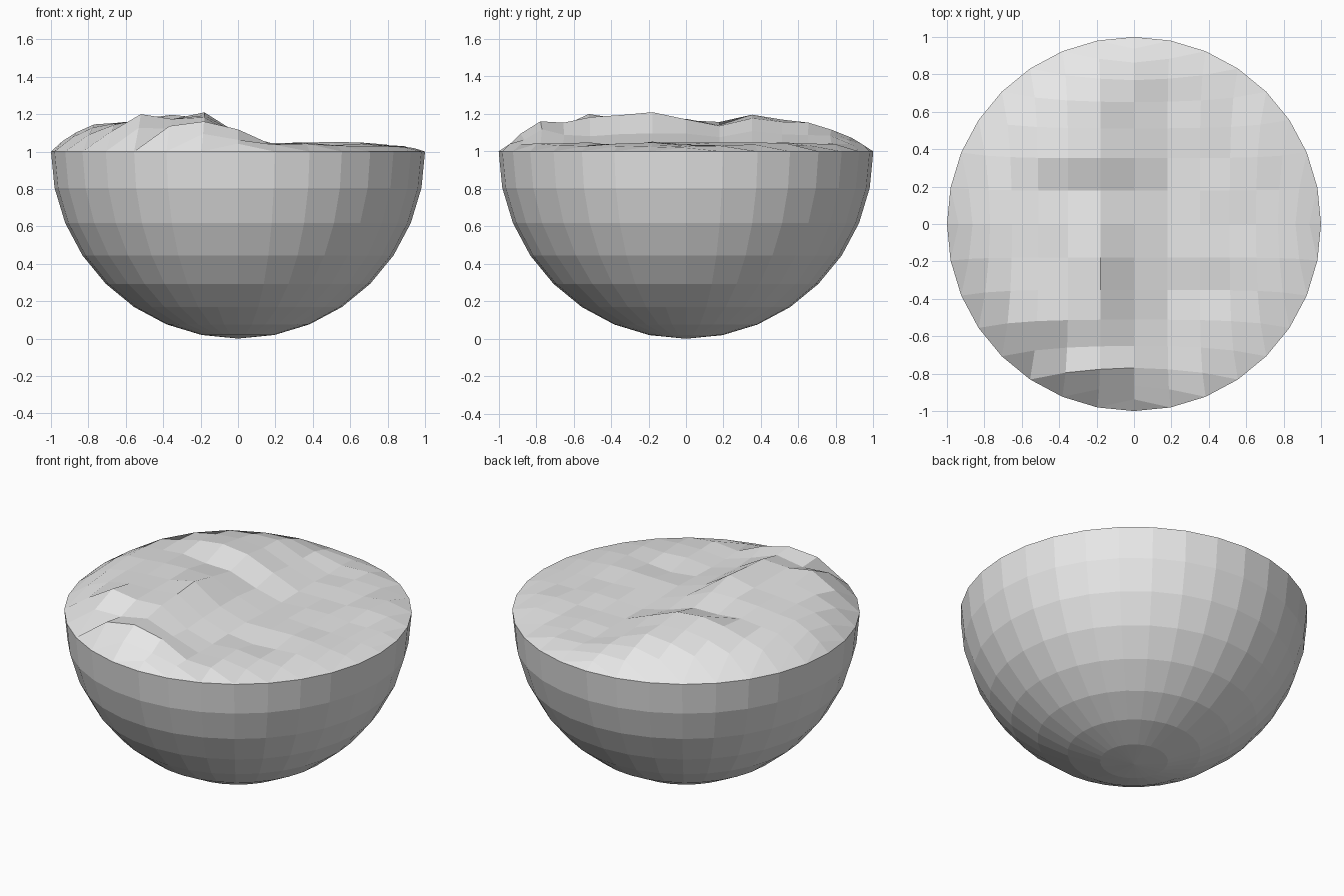
import bpy, bmesh, math, random

random.seed(4)
cube = bpy.data.objects.get("Cube")
if cube:
    bpy.data.objects.remove(cube, do_unlink=True)

N = 8                              # steps per quarter circle
STEP = math.pi / 2 / N

grey = bpy.data.materials.new("light_grey")
grey.use_nodes = True
grey.diffuse_color = (0.8, 0.8, 0.8, 1)
grey.node_tree.nodes["Principled BSDF"].inputs["Base Color"].default_value = (0.8, 0.8, 0.8, 1)


def finish(bm, name, outward=None):
    if outward:
        bmesh.ops.recalc_face_normals(bm, faces=bm.faces)
    mesh = bpy.data.meshes.new(name)
    bm.to_mesh(mesh)
    bm.free()
    mesh.materials.append(grey)
    obj = bpy.data.objects.new(name, mesh)
    bpy.context.collection.objects.link(obj)
    return obj


# Bowl: lower half of a faceted ball
bm = bmesh.new()
bmesh.ops.create_uvsphere(bm, u_segments=4 * N, v_segments=2 * N, radius=1)
upper = [v for v in bm.verts if v.co.z > 0.01]
bmesh.ops.delete(bm, geom=upper, context='VERTS')
bmesh.ops.translate(bm, verts=bm.verts, vec=(0, 0, 1))
finish(bm, "bowl")

# Terrain bumps and dips: x, y, height, x width, y width
BUMPS = [
    (-.17, -.19, .045, .12, .12),
    (-.17, -.42, .03, .09, .12),
    (-.51, -.53, .05, .12, .12),
    (-.45, -.8, .06, .25, .08),
    (-.05, -.77, .04, .16, .05),
    (.05, -.42, -.025, .1, .12),
    (-.33, -.66, -.03, .1, .08),
    (-.25, .36, .02, .3, .09),
    (-.25, .18, -.03, .3, .08),
    (.65, .6, .02, .1, .1),
    (.5, -.2, .02, .2, .08),
    (.4, -.36, -.015, .2, .08),
]


def height(x, y):
    r = min(1, math.hypot(x, y))
    t = min(1, max(0, (x + .25) / .45))
    west = 1 - t * t * (3 - 2 * t)
    h = .04 * (1 - r ** 14) + .135 * west * (1 - r ** 5)
    for bx, by, bh, wx, wy in BUMPS:
        h += bh * math.exp(-((x - bx) / wx) ** 2 - ((y - by) / wy) ** 2) * (1 - r ** 14)
    return 1 + max(.008, h + random.uniform(-.009, .009))


# Rough ground: a square net stretched to meet the rim points
bm = bmesh.new()
net = {}
for j in range(-N, N + 1):
    for k in range(abs(j) - N, N - abs(j) + 1):
        edge = (abs(j) + abs(k)) / N
        s = .92 + .08 * edge ** 6
        x, y = s * math.sin(j * STEP), s * math.sin(k * STEP)
        z = 1 if edge == 1 else height(x, y)
        net[j, k] = bm.verts.new((x, y, z))
for j in range(-N, N):
    for k in range(-N, N):
        corners = [(j, k), (j + 1, k), (j + 1, k + 1), (j, k + 1)]
        verts = [net[c] for c in corners if c in net]
        if len(verts) > 2:
            bm.faces.new(verts)
finish(bm, "rough_ground")
